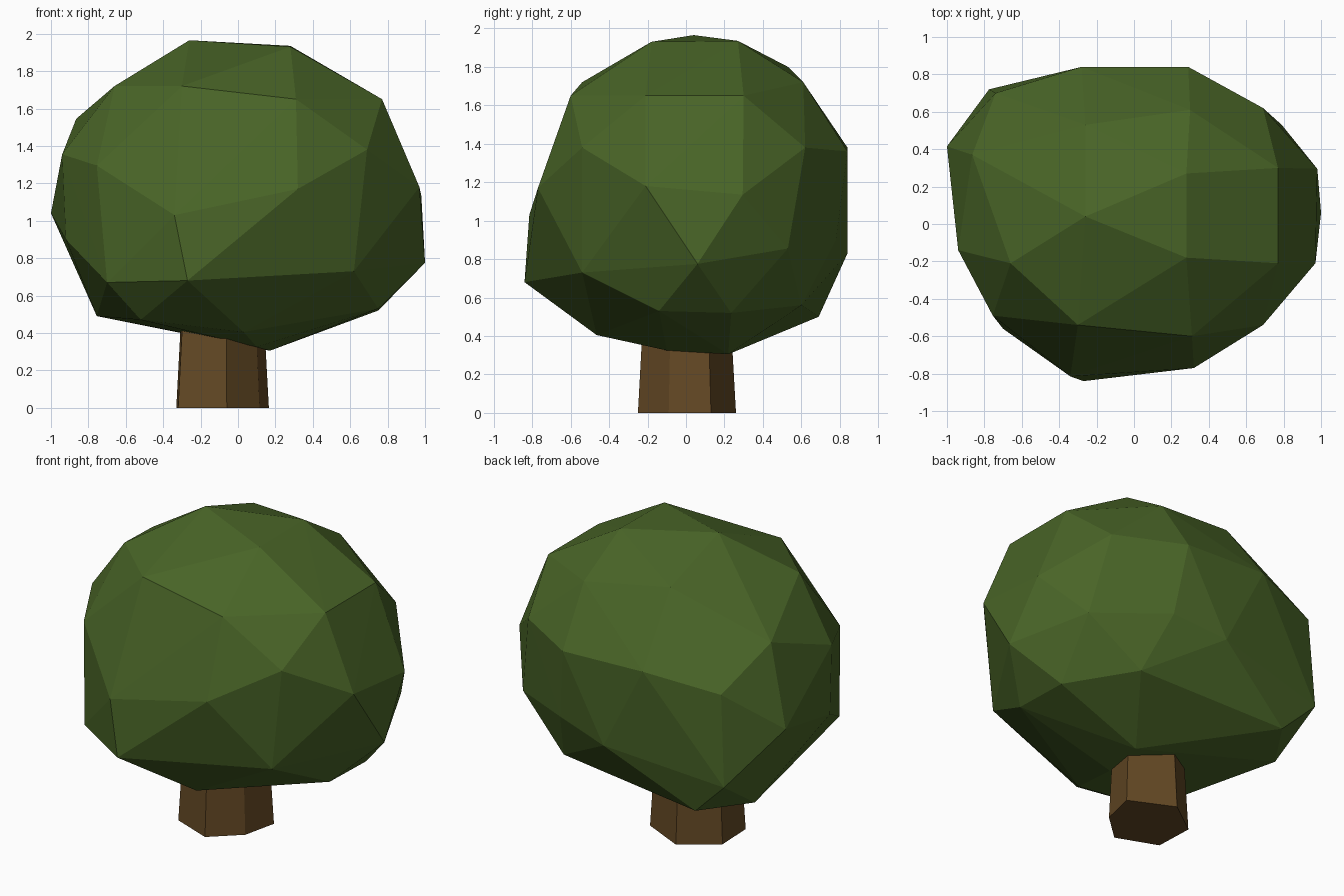
import bpy
import bmesh
from mathutils import Vector

default_cube = bpy.data.objects.get("Cube")
if default_cube:
    bpy.data.objects.remove(default_cube, do_unlink=True)


def make_material(name, colour):
    material = bpy.data.materials.new(name)
    material.use_nodes = True
    material.diffuse_color = colour
    shader = material.node_tree.nodes["Principled BSDF"]
    shader.inputs["Base Color"].default_value = colour
    shader.inputs["Roughness"].default_value = 1
    return material


def make_hull(name, points, material):
    """Wrap the points in a flat-shaded, closed convex shell."""
    shell = bmesh.new()
    for point in points:
        shell.verts.new(point)
    result = bmesh.ops.convex_hull(shell, input=shell.verts[:])
    spare = {item for item in result["geom_interior"] + result["geom_unused"]
             if isinstance(item, bmesh.types.BMVert)}
    bmesh.ops.delete(shell, geom=list(spare), context="VERTS")
    bmesh.ops.recalc_face_normals(shell, faces=shell.faces[:])
    mesh = bpy.data.meshes.new(name)
    shell.to_mesh(mesh)
    shell.free()
    mesh.materials.append(material)
    mesh.shade_flat()
    part = bpy.data.objects.new(name, mesh)
    bpy.context.collection.objects.link(part)
    return part


leaf_green = make_material("leaf green", (0.066, 0.128, 0.02, 1))
bark_brown = make_material("bark brown", (0.127, 0.066, 0.018, 1))

# Crown: corners of the faceted canopy, grouped from the top down
crown_top = [
    (-.26, .04, 1.965), (.28, .27, 1.935), (.28, -.18, 1.93),
    (-.26, .53, 1.8), (.3, .61, 1.72), (-.3, -.54, 1.72),
    (-.66, -.21, 1.72), (.77, .3, 1.65), (.77, -.21, 1.65), (.31, -.6, 1.65),
]
crown_shoulder = [
    (-.865, .37, 1.545), (-.28, .84, 1.38), (.29, .84, 1.36),
    (.69, .62, 1.38), (.69, -.54, 1.38), (-.94, -.14, 1.355),
    (-.74, .7, 1.3), (-.755, -.49, 1.295),
]
crown_middle = [
    (.97, -.21, 1.18), (.98, .295, 1.135), (.32, -.77, 1.17),
    (-1, .415, 1.04), (-.34, -.815, 1.03), (-.92, -.15, .9),
    (.35, .78, .9), (.79, .53, .855), (0, .84, .83), (1, .06, .775),
]
crown_bottom = [
    (.62, -.54, .73), (-.775, .72, .72), (-.27, -.84, .68),
    (-.7, -.56, .67), (.45, .6, .56), (.75, -.14, .53), (.75, .235, .52),
    (-.55, .69, .5), (-.755, .38, .49), (-.52, -.47, .47),
    (.03, -.465, .405), (.1, -.1, .325), (.17, .22, .305),
]
make_hull("leaf_crown",
          crown_top + crown_shoulder + crown_middle + crown_bottom,
          leaf_green)

# Trunk: six uneven sides, narrowing up into the crown
outline = [(-.06, -.25), (.115, -.09), (.165, .13),
           (-.11, .26), (-.33, .1), (-.32, -.15)]
trunk_centre = Vector((-.085, 0, 0))
trunk_points = []
for height, spread in ((0, 1), (.6, .87)):
    for x, y in outline:
        offset = Vector((x, y, 0)) - trunk_centre
        trunk_points.append(trunk_centre + offset * spread + Vector((0, 0, height)))
make_hull("trunk", trunk_points, bark_brown)
